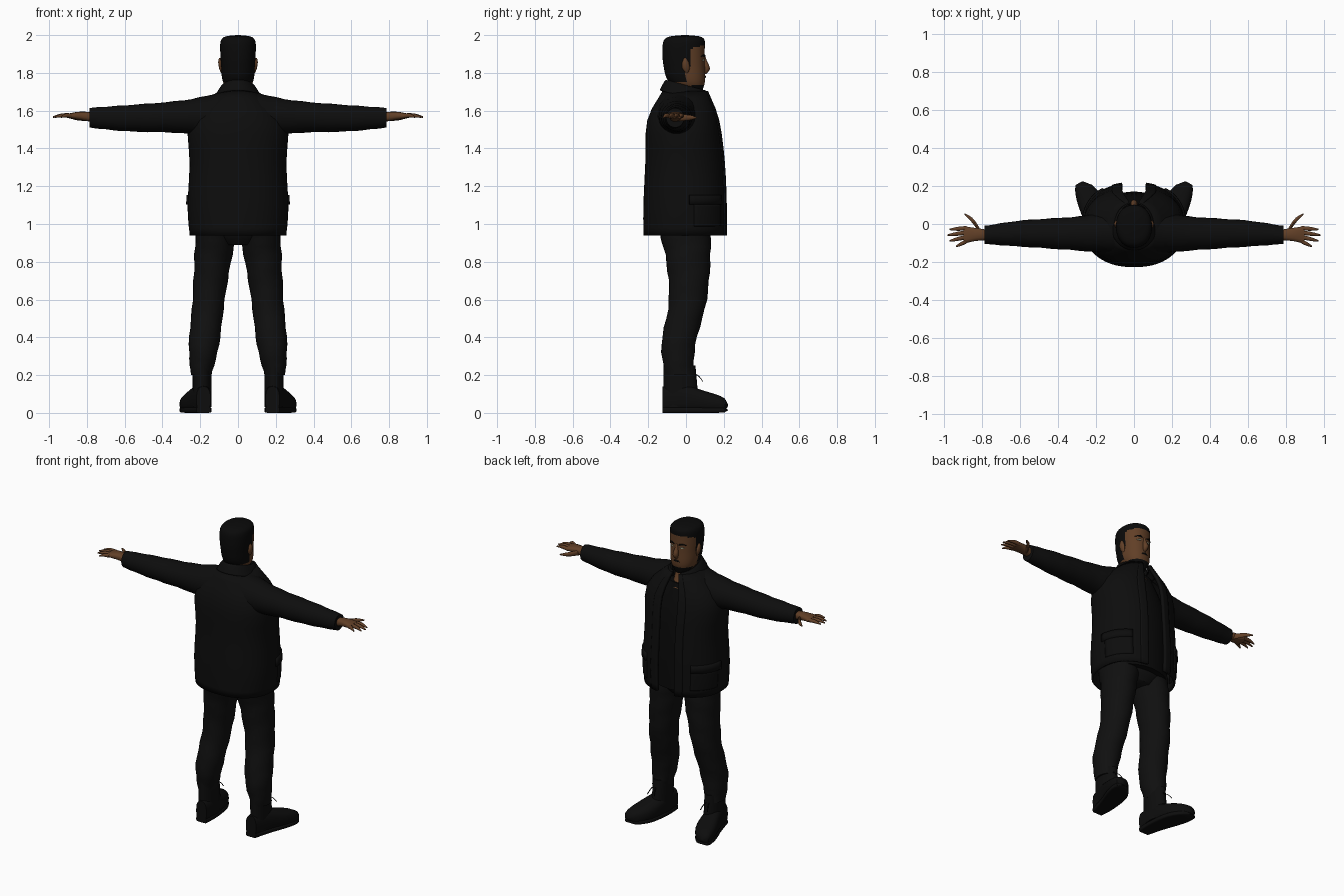
import bpy, bmesh, math
from mathutils import Vector

cube = bpy.data.objects.get("Cube")
if cube:
    bpy.data.objects.remove(cube, do_unlink=True)


def material(name, *rgb):
    mat = bpy.data.materials.new(name)
    mat.use_nodes = True
    mat.diffuse_color = (*rgb, 1)
    bsdf = mat.node_tree.nodes["Principled BSDF"]
    bsdf.inputs["Base Color"].default_value = (*rgb, 1)
    bsdf.inputs["Roughness"].default_value = .9
    return mat


SKIN = material("brown skin", .12, .05, .02)
HAIR = material("black hair", .003, .003, .003)
JACKET = material("black jacket cloth", .004, .004, .004)
SHIRT = material("dark shirt cloth", .003, .003, .003)
TROUSERS = material("black trouser cloth", .005, .005, .005)
BOOT = material("black boot leather", .004, .004, .004)
EYE = material("eye white", .3, .3, .2)

AXES = {"x": (0, 1, 2), "y": (1, 0, 2), "z": (2, 0, 1)}


def sample(keys, t):
    """Smooth curve through evenly spaced key values, or a constant."""
    if not isinstance(keys, (tuple, list)):
        return keys
    last = len(keys) - 1
    i = min(int(t * last), last - 1)
    f = t * last - i
    before, a, b, after = (keys[min(max(k, 0), last)] for k in range(i - 1, i + 3))
    slope_a, slope_b = (b - before) / 2, (after - a) / 2
    ease = f * f * (3 - 2 * f)
    return a + (b - a) * ease + slope_a * f * (1 - f) ** 2 - slope_b * f * f * (1 - f)


def loft(name, mat, axis, span, far, low, high, near=None, sides=24, steps=12, power=2,
         side=1, arc=None, cut=(0, 1), dome=None, tilt=0, thick=0, wrinkle=0):
    """Skin oval sections along an axis; each bound is a curve of key values."""
    bm = bmesh.new()
    along, across, up = AXES[axis]
    rings = []
    for row in range(steps + 1):
        t = cut[0] + (cut[1] - cut[0]) * row / steps
        u1, v0, v1 = (sample(keys, t) for keys in (far, low, high))
        u0 = -u1 if near is None else sample(near, t)
        size = max(math.sqrt(1 - t ** dome), .1) if dome else 1
        ring = []
        for i in range(sides):
            a = arc[0] + (arc[1] - arc[0]) * i / (sides - 1) if arc else math.tau * i / sides
            s, c = math.sin(a), math.cos(a)
            grow = size * (1 + wrinkle * math.sin(row * 2 + a * 2)) / 2
            p = Vector()
            p[along] = sample(span, t)
            p[across] = (u0 + u1) / 2 + grow * (u1 - u0) * math.copysign(abs(s) ** (2 / power), s)
            p[up] = (v0 + v1) / 2 + grow * (v1 - v0) * math.copysign(abs(c) ** (2 / power), c)
            p.z += tilt * p.y
            p.x *= side
            ring.append(bm.verts.new(p))
        rings.append(ring)
    for a, b in zip(rings, rings[1:]):
        for i in range(sides - 1 if arc else sides):
            j = (i + 1) % sides
            bm.faces.new((a[i], a[j], b[j], b[i]))
    if not arc:
        bm.faces.new(rings[0])
        bm.faces.new(rings[-1])
    bmesh.ops.recalc_face_normals(bm, faces=bm.faces)
    mesh = bpy.data.meshes.new(name)
    bm.to_mesh(mesh)
    bm.free()
    mesh.materials.append(mat)
    obj = bpy.data.objects.new(name, mesh)
    bpy.context.collection.objects.link(obj)
    if thick:
        shell = obj.modifiers.new("thickness", "SOLIDIFY")
        shell.thickness = thick
        shell.offset = 0
    bpy.ops.object.select_all(action="DESELECT")
    obj.select_set(True)
    bpy.context.view_layer.objects.active = obj
    bpy.ops.object.shade_smooth_by_angle(angle=math.radians(50))
    return obj


def tube(name, mat, axis, span, across, up, radius, side=1):
    """Round bar whose centre and radius follow curves of key values."""
    times = [i / 6 for i in range(7)]

    def offset(keys, sign):
        return [sample(keys, t) + sign * sample(radius, t) for t in times]

    return loft(name, mat, axis, span, near=offset(across, -1), far=offset(across, 1),
                low=offset(up, -1), high=offset(up, 1), sides=10, steps=6, side=side)


# Head, with hair and chin beard chosen by region
head = loft("head", SKIN, "z", span=(1.69, 2), far=(.04, .08, .09, .095, .095),
            low=(.02, -.09, -.12, -.125, -.12), high=(.08, .1, .1, .1, .11),
            sides=44, steps=36, power=2.2, dome=16)
head.data.materials.append(HAIR)
for face in head.data.polygons:
    x, y, z = face.center
    crown = z > 1.95 - max(0, abs(x) - .05) / 2
    back = y < 0 and z > 1.75
    sideburn = y < .03 and z > 1.83
    beard = y > .03 and z < 1.735
    face.material_index = int(crown or back or sideburn or beard)

# Face details
tube("nose", SKIN, "z", span=(1.795, 1.89), across=0, up=(.1, .11, .1, .095),
     radius=(.008, .018, .011, .007))
tube("moustache", HAIR, "x", span=(-.035, .035), across=(.09, .099, .09),
     up=(1.77, 1.78, 1.77), radius=(.003, .007, .003))
for side, label in ((1, "left_"), (-1, "right_")):
    tube(label + "eye", EYE, "x", span=(.02, .05), across=(.095, .092, .085), up=1.867,
         radius=(.002, .006, .002), side=side)
    tube(label + "eyebrow", HAIR, "x", span=(.015, .06), across=(.099, .096, .08),
         up=(1.887, 1.893, 1.887), radius=(.003, .005, .002), side=side)
    loft(label + "ear", SKIN, "z", span=(1.8, 1.88), near=.08, far=(.09, .1, .105, .1),
         low=(0, -.02, -.02, -.01), high=(.01, .02, .015, 0), sides=12, steps=6, side=side)

# Neck and shirt
loft("neck", SKIN, "z", span=(1.6, 1.79), far=.064, low=-.085, high=(.11, .06, .05))
loft("shirt", SHIRT, "z", span=(.95, 1.63), far=(.22, .22, .21, .11),
     low=(-.19, -.19, -.17, -.11), high=(.17, .17, .15, .1))

# Open jacket: one shape shared by the shell, front edges and pockets
jacket_shape = dict(axis="z", span=(.94, 1.7), far=(.25, .26, .25, .25, .1),
                    low=(-.22, -.22, -.21, -.2, -.12), high=(.21, .21, .2, .17, .11), power=2.3)
opening = .2
loft("jacket_body", JACKET, arc=(opening, math.tau - opening), sides=48, thick=.012, **jacket_shape)
loft("jacket_collar", JACKET, "z", span=(1.69, 1.73, 1.67), far=(.07, .08, .12),
     low=(-.095, -.105, -.135), high=(.1, .11, .135), sides=32,
     arc=(2 * opening, math.tau - 2 * opening), tilt=-.27, thick=.01)

for side, label in ((1, "left_"), (-1, "right_")):
    # Jacket front edge, pocket, pocket flap and sleeve
    loft(label + "jacket_edge", JACKET, arc=(opening, 2 * opening), sides=6, thick=.02,
         side=side, **jacket_shape)
    loft(label + "jacket_pocket", JACKET, arc=(.6, 1.4), cut=(.1, .26), sides=10, thick=.02,
         side=side, **jacket_shape)
    loft(label + "pocket_flap", JACKET, arc=(.6, 1.5), cut=(.26, .32), sides=10, steps=2,
         thick=.03, side=side, **jacket_shape)
    loft(label + "sleeve", JACKET, "x", span=(.08, .785), near=(-.16, -.14, -.12, -.105),
         far=(.08, .04, .02, -.01), low=(1.44, 1.48, 1.49, 1.51), high=(1.7, 1.655, 1.63, 1.615),
         steps=18, wrinkle=.02, side=side)

    # Hand with fanned fingers
    loft(label + "palm", SKIN, "x", span=(.77, .895), near=(-.085, -.09, -.105),
         far=(-.03, -.02, -.01), low=(1.54, 1.55, 1.56), high=(1.59, 1.595, 1.585),
         sides=14, steps=6, power=2.6, side=side)
    tube(label + "thumb", SKIN, "x", span=(.81, .89), across=(-.04, .02, .052), up=1.563,
         radius=(.018, .014, .004), side=side)
    for i, finger in enumerate(("index", "middle", "ring", "little")):
        base = -.022 - .023 * i
        reach = .98 - .011 * (i - 1) ** 2
        tube(label + finger + "_finger", SKIN, "x", span=(.88, reach), across=(base, base * 1.3),
             up=(1.572, 1.575, 1.566), radius=(.012, .011, .004), side=side)

    # Trouser leg with creased cloth
    loft(label + "trouser_leg", TROUSERS, "z", span=(.2, 1), near=(.14, .1, .07, .03, -.01),
         far=(.25, .26, .24, .23, .22), low=(-.11, -.13, -.09, -.11, -.16),
         high=(.04, .05, .11, .13, .13), steps=20, wrinkle=.03, side=side)

    # Boot shaft, foot and sole, with loose lace ends
    loft(label + "boot_shaft", BOOT, "z", span=(.03, .25), near=.14, far=.24, low=-.118,
         high=(.07, .06, .05), side=side)
    for part, top, power in (("foot", (.14, .15, .11, .08), 2.6), ("sole", .03, 5)):
        loft(label + "boot_" + part, BOOT, "y", span=(-.125, .223), near=(.145, .14, .16, .22),
             far=(.22, .25, .3, .32), low=0, high=top, power=power, dome=12, side=side)
    for x in (.17, .22):
        tube(label + "boot_lace", BOOT, "y", span=(.03, .09), across=(.195, x), up=(.2, .2, .165),
             radius=.003, side=side)

# Seat of the trousers
loft("trouser_hips", TROUSERS, "z", span=(.89, 1), far=(.1, .21, .22), low=(-.1, -.14, -.16),
     high=(.1, .13, .135))
